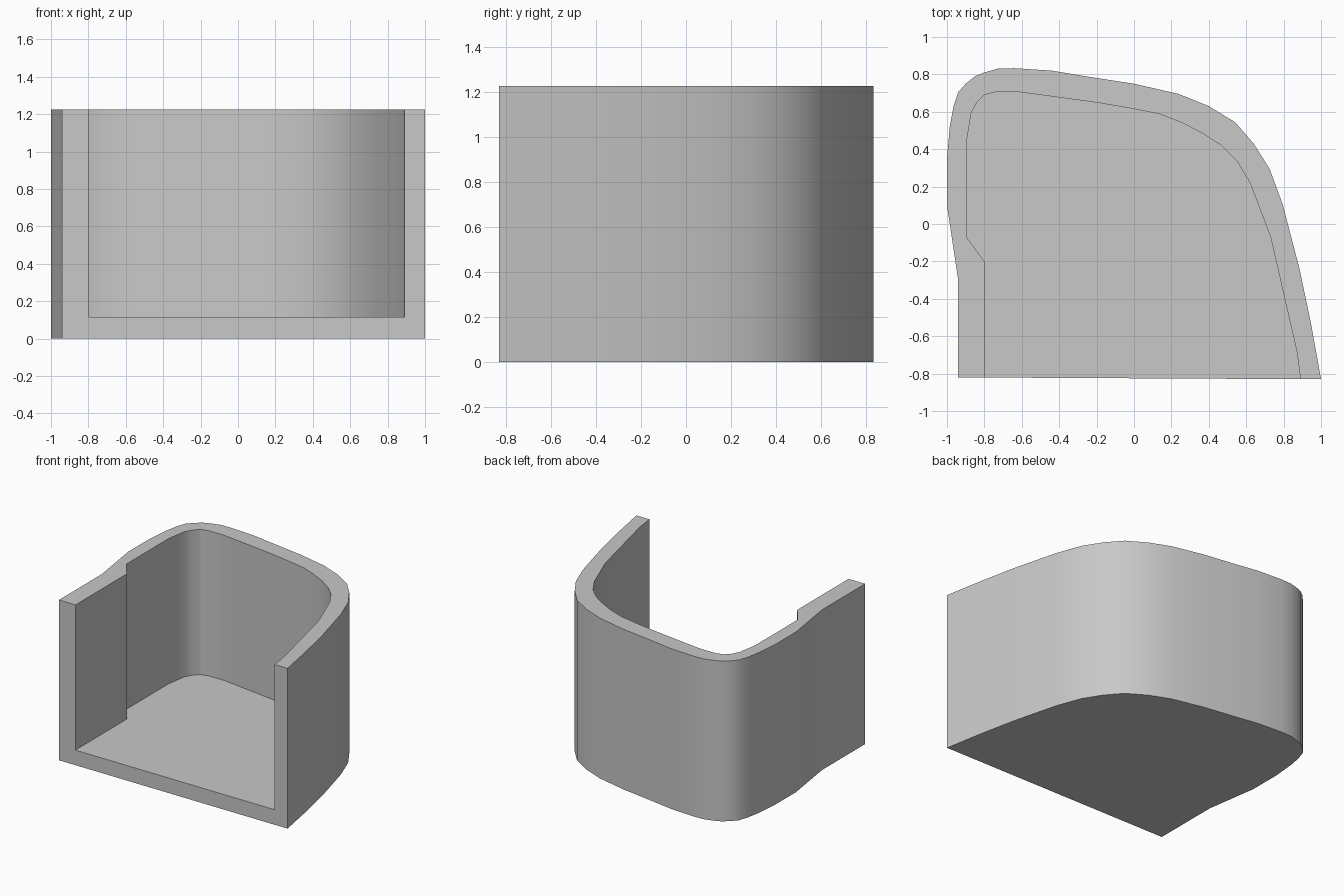
import bpy
import bmesh

cube = bpy.data.objects.get("Cube")
if cube:
    bpy.data.objects.remove(cube, do_unlink=True)

HEIGHT = 1.225
FLOOR = 0.115

# Outer wall outline, from the front right corner round the back
OUTER = [(-.94, -.82), (-.94, -.3), (-.955, -.2), (-.985, 0), (-1, .1),
         (-1, .35), (-.985, .52), (-.965, .63), (-.94, .705), (-.9, .75),
         (-.85, .79), (-.8, .81), (-.73, .83), (-.64, .833), (-.44, .82),
         (-.26, .79), (0, .75), (.24, .695), (.4, .63), (.54, .545),
         (.64, .43), (.725, .295), (.795, .105), (.885, -.24),
         (.945, -.525), (1, -.83)]

# Hollow outline, running out past the open front
INNER = [(-.8, -1), (-.8, -.2), (-.895, -.07), (-.895, .44), (-.87, .595),
         (-.84, .65), (-.8, .69), (-.74, .705), (-.61, .705), (-.425, .68),
         (-.185, .647), (0, .615), (.135, .588), (.26, .54), (.375, .48),
         (.47, .417), (.55, .337), (.62, .22), (.73, -.07), (.87, -.68),
         (.89, -.826), (.92, -1)]


def make_prism(name, outline, bottom, top):
    """Extrude a closed outline straight up into a solid object."""
    bm = bmesh.new()
    base = bm.faces.new([bm.verts.new((x, y, bottom)) for x, y in outline])
    result = bmesh.ops.extrude_face_region(bm, geom=[base], use_keep_orig=True)
    raised = [item for item in result["geom"] if isinstance(item, bmesh.types.BMVert)]
    bmesh.ops.translate(bm, verts=raised, vec=(0, 0, top - bottom))
    bmesh.ops.recalc_face_normals(bm, faces=bm.faces)
    mesh = bpy.data.meshes.new(name)
    bm.to_mesh(mesh)
    bm.free()
    obj = bpy.data.objects.new(name, mesh)
    bpy.context.collection.objects.link(obj)
    return obj


# Plain grey material
grey = bpy.data.materials.new("plain grey")
grey.use_nodes = True
colour = (0.58, 0.58, 0.58, 1)
grey.diffuse_color = colour
grey.node_tree.nodes["Principled BSDF"].inputs["Base Color"].default_value = colour

# Solid body and the hollow taken out of it
holder = make_prism("open_front_holder", OUTER, 0, HEIGHT)
hollow = make_prism("hollow_cutter", INNER, FLOOR, HEIGHT + 0.2)
hollow.hide_render = True
for obj in (holder, hollow):
    obj.data.materials.append(grey)

cut = holder.modifiers.new("hollow", 'BOOLEAN')
cut.operation = 'DIFFERENCE'
cut.solver = 'EXACT'
cut.object = hollow

bpy.ops.object.select_all(action='DESELECT')
holder.select_set(True)
bpy.context.view_layer.objects.active = holder
bpy.ops.object.modifier_apply(modifier=cut.name)
bpy.data.objects.remove(hollow, do_unlink=True)

# Smooth curved walls with crisp rims and corners
bpy.ops.object.shade_smooth_by_angle(angle=0.52)
